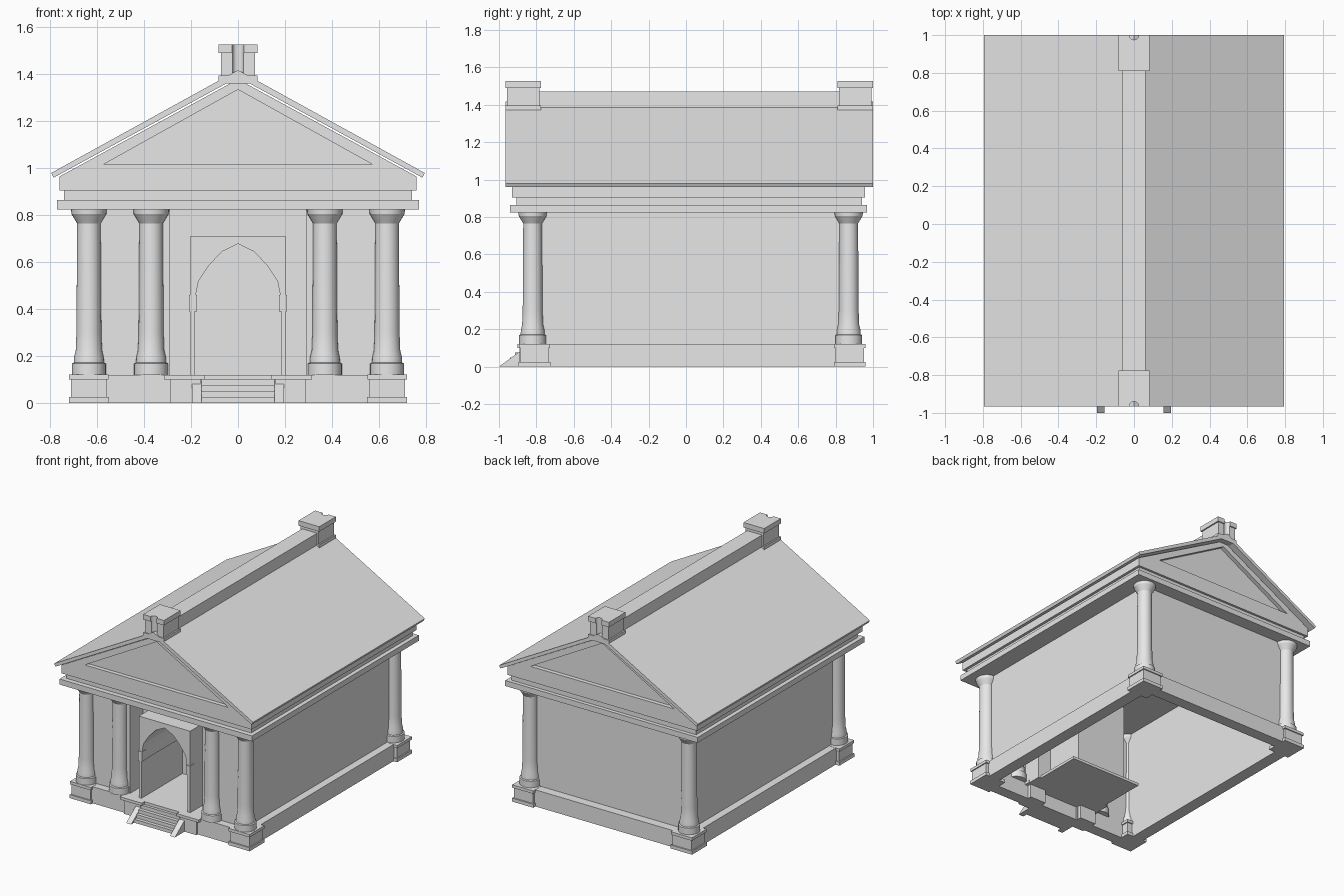
import bpy, bmesh, math

cube = bpy.data.objects.get("Cube")
if cube:
    bpy.data.objects.remove(cube, do_unlink=True)

stone = bpy.data.materials.new("light_grey_stone")
stone.use_nodes = True
stone.diffuse_color = (0.8, 0.8, 0.8, 1)
stone.node_tree.nodes["Principled BSDF"].inputs["Base Color"].default_value = (0.8, 0.8, 0.8, 1)


def finish(name, bm):
    bmesh.ops.recalc_face_normals(bm, faces=bm.faces)
    mesh = bpy.data.meshes.new(name)
    bm.to_mesh(mesh)
    bm.free()
    mesh.materials.append(stone)
    ob = bpy.data.objects.new(name, mesh)
    bpy.context.scene.collection.objects.link(ob)
    return ob


def prism(name, outline, start, end, along="y"):
    """Extrude a closed outline (x,z along y, or y,z along x)."""
    bm = bmesh.new()
    place = (lambda p, t: (p[0], t, p[1])) if along == "y" else (lambda p, t: (t, p[0], p[1]))
    face = bm.faces.new([bm.verts.new(place(p, start)) for p in outline])
    moved = bmesh.ops.extrude_face_region(bm, geom=[face])["geom"]
    shift = (0, end - start, 0) if along == "y" else (end - start, 0, 0)
    bmesh.ops.translate(bm, vec=shift, verts=[g for g in moved if isinstance(g, bmesh.types.BMVert)])
    return finish(name, bm)


def box(name, x, y, z):
    outline = [(x[0], z[0]), (x[1], z[0]), (x[1], z[1]), (x[0], z[1])]
    return prism(name, outline, y[0], y[1])


def sides(name, x, y, z):
    """A box and its mirror image across x = 0."""
    box(name + "_left", x, y, z)
    box(name + "_right", (-x[1], -x[0]), y, z)


def lathe(name, profile, x, y, steps=32):
    bm = bmesh.new()
    verts = [bm.verts.new((r, 0, z)) for r, z in profile]
    edges = [bm.edges.new(pair) for pair in zip(verts, verts[1:])]
    bmesh.ops.spin(bm, geom=verts + edges, cent=(0, 0, 0), axis=(0, 0, 1),
                   angle=math.tau, steps=steps)
    bmesh.ops.remove_doubles(bm, verts=bm.verts, dist=0.0005)
    bmesh.ops.translate(bm, vec=(x, y, 0), verts=bm.verts)
    ob = finish(name, bm)
    bpy.ops.object.select_all(action="DESELECT")
    ob.select_set(True)
    bpy.context.view_layer.objects.active = ob
    bpy.ops.object.shade_smooth_by_angle(angle=math.radians(25))


def cut(ob, cutter):
    """Subtract the cutter, then discard it."""
    cutter.hide_render = True
    mod = ob.modifiers.new("cut", "BOOLEAN")
    mod.operation, mod.solver, mod.object = "DIFFERENCE", "EXACT", cutter
    graph = bpy.context.evaluated_depsgraph_get()
    mesh = bpy.data.meshes.new_from_object(ob.evaluated_get(graph))
    ob.modifiers.clear()
    ob.data = mesh
    bpy.data.objects.remove(cutter, do_unlink=True)


FRONT, BACK, SIDE = -0.82, 0.87, 0.635

# Base kerb, open in the middle and at the steps
sides("base_side", (0.6, 0.69), (-0.875, 0.935), (0, 0.12))
box("base_back", (-0.6, 0.6), (0.85, 0.935), (0, 0.12))
sides("base_front", (0.15, 0.6), (-0.875, -0.79), (0, 0.12))

# Walls
sides("side_wall", (0.605, SIDE), (FRONT, BACK), (0.1, 0.825))
box("back_wall", (-SIDE, SIDE), (BACK - 0.03, BACK), (0.1, 0.825))
sides("front_wall", (0.29, SIDE), (FRONT, FRONT + 0.03), (0.1, 0.825))
sides("recess_cheek", (0.29, 0.31), (FRONT, -0.65), (0.1, 0.825))
box("recess_lintel", (-0.29, 0.29), (-0.67, -0.65), (0.71, 0.825))
sides("recess_wall", (0.2, 0.29), (-0.67, -0.65), (0.12, 0.71))

# Arched doorway leading to a closed vestibule
portal = box("doorway", (-0.205, 0.205), (-0.84, -0.35), (0.12, 0.71))
half = [(0.185, 0.1), (0.185, 0.39), (0.178, 0.39), (0.178, 0.47), (0.168, 0.52),
        (0.125, 0.585), (0.068, 0.645)]
arch = half + [(0, 0.678)] + [(-x, z) for x, z in reversed(half)]
cut(portal, prism("arch_cutter", arch, -0.9, -0.37))
sides("door_impost", (0.175, 0.209), (-0.845, -0.8), (0.39, 0.46))
box("vestibule_floor", (-0.29, 0.29), (-0.87, -0.3), (0.1, 0.12))

# Steps with sloping cheeks
for i in range(4):
    box(f"step_{i + 1}", (-0.155, 0.155), (-0.965 + 0.025 * i, -0.8), (0, 0.025 * (i + 1)))
for side, x in (("left", 0.155), ("right", -0.195)):
    prism("step_cheek_" + side, [(-1, 0), (-0.87, 0.095), (-0.87, 0)], x, x + 0.04, "x")
sides("step_pier", (0.158, 0.29), (-0.89, -0.76), (0, 0.1))
sides("step_pier_cap", (0.14, 0.315), (-0.9, -0.75), (0.1, 0.12))

# Corner pedestals
for where, y in (("front", -0.81), ("back", 0.875)):
    for part, half_size, z in (("foot", 0.085, (0, 0.025)), ("block", 0.076, (0.025, 0.1)),
                               ("cap", 0.084, (0.1, 0.121))):
        sides(f"{where}_pedestal_{part}", (SIDE - half_size, SIDE + half_size),
              (y - half_size, y + half_size), z)

# Engaged columns
column = [(0, 0.119), (0.072, 0.119), (0.072, 0.168), (0.064, 0.172), (0.063, 0.195),
          (0.056, 0.225), (0.053, 0.3), (0.05, 0.765), (0.056, 0.775), (0.074, 0.805),
          (0.076, 0.826), (0, 0.826)]
for sign, side in ((1, "left"), (-1, "right")):
    lathe(f"front_outer_column_{side}", column, sign * SIDE, FRONT)
    lathe(f"front_inner_column_{side}", column, sign * 0.37, FRONT)
    lathe(f"back_column_{side}", column, sign * SIDE, BACK)

# Entablature
box("architrave", (-0.77, 0.77), (-0.94, 0.967), (0.825, 0.865))
box("frieze", (-0.74, 0.74), (-0.905, 0.94), (0.865, 0.905))
box("cornice", (-0.76, 0.76), (-0.93, 0.957), (0.905, 0.965))

# Gable with a sunken triangle at each end
gable = prism("gable", [(-0.76, 0.965), (0.76, 0.965), (0, 1.379)], -0.93, 0.957)
panel = [(-0.575, 1.015), (0.575, 1.015), (0, 1.335)]
cut(gable, prism("front_panel_cutter", panel, -1.0, -0.9))
cut(gable, prism("back_panel_cutter", panel, 0.927, 1.05))

# Roof and ridge
prism("roof", [(-0.795, 0.98), (0, 1.418), (0.795, 0.98), (0.785, 0.96), (0, 1.388),
               (-0.785, 0.96)], -0.965, 1.0)
box("ridge_beam", (-0.06, 0.06), (-0.9, 0.93), (1.375, 1.47))

# Ridge end blocks with a rounded groove on the outer face
for where, a, b, face in (("front", -0.965, -0.775, -0.965), ("back", 0.81, 1.0, 1.0)):
    inset = 0.008
    parts = [box(f"{where}_finial_foot", (-0.083, 0.083), (a, b), (1.36, 1.395)),
             box(f"{where}_finial_block", (-0.073, 0.073), (a + inset, b - inset), (1.395, 1.49)),
             box(f"{where}_finial_cap", (-0.083, 0.083), (a, b), (1.49, 1.526))]
    for part in parts[1:]:
        bm = bmesh.new()
        bmesh.ops.create_cone(bm, cap_ends=True, segments=24, radius1=0.025, radius2=0.025, depth=0.4)
        bmesh.ops.translate(bm, vec=(0, face, 1.47), verts=bm.verts)
        cut(part, finish("groove_cutter", bm))
